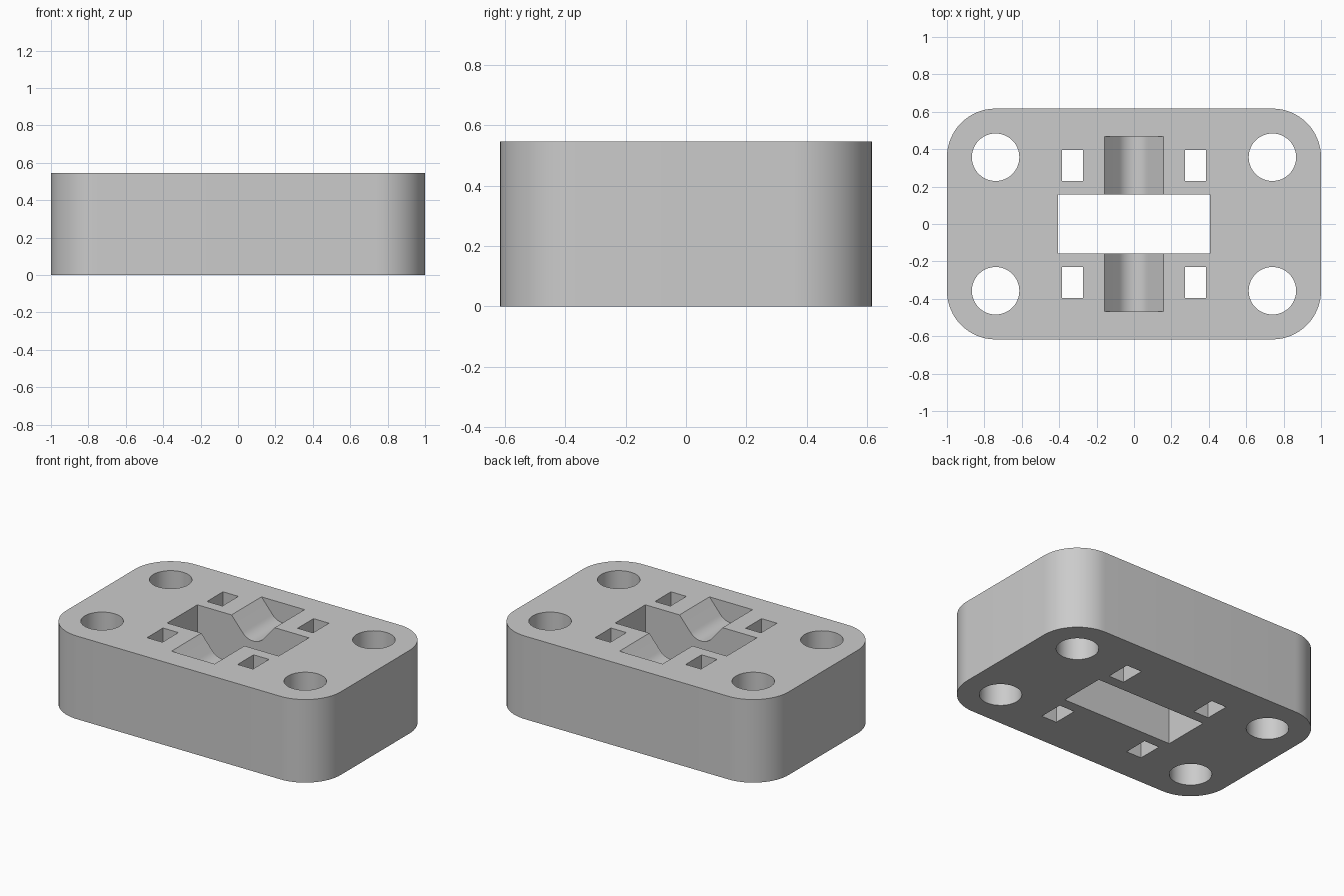
import bpy
import bmesh
from math import sin, cos, pi, radians
from mathutils import Vector

if "Cube" in bpy.data.objects:
    bpy.data.objects.remove(bpy.data.objects["Cube"], do_unlink=True)

HALF_X, HALF_Y, HEIGHT = 1.0, 0.617, 0.547
CORNER = 0.26
HOLE_X, HOLE_Y, HOLE_R = HALF_X - CORNER, HALF_Y - CORNER, 0.127

grey = bpy.data.materials.new("plain grey")
grey.use_nodes = True
grey.diffuse_color = (0.6, 0.6, 0.6, 1)
grey.node_tree.nodes["Principled BSDF"].inputs["Base Color"].default_value = (0.6, 0.6, 0.6, 1)


def arc(cx, cy, r, start, end, steps):
    """Points along a circular arc, angles in degrees."""
    angles = [radians(start + (end - start) * i / steps) for i in range(steps + 1)]
    return [(cx + r * cos(a), cy + r * sin(a)) for a in angles]


def rectangle(cx, cy, hx, hy):
    return [(cx - hx, cy - hy), (cx + hx, cy - hy), (cx + hx, cy + hy), (cx - hx, cy + hy)]


def prism(name, outline, low, high, along_y=False):
    """Extrude a closed outline along z, or along y for an x-z outline."""
    bm = bmesh.new()
    place = (lambda u, v: (u, low, v)) if along_y else (lambda u, v: (u, v, low))
    face = bm.faces.new([bm.verts.new(place(u, v)) for u, v in outline])
    grown = bmesh.ops.extrude_face_region(bm, geom=[face])
    shift = Vector((0, high - low, 0)) if along_y else Vector((0, 0, high - low))
    bmesh.ops.translate(bm, vec=shift,
                        verts=[g for g in grown["geom"] if isinstance(g, bmesh.types.BMVert)])
    bmesh.ops.recalc_face_normals(bm, faces=bm.faces)
    mesh = bpy.data.meshes.new(name)
    bm.to_mesh(mesh)
    bm.free()
    mesh.materials.append(grey)
    obj = bpy.data.objects.new(name, mesh)
    bpy.context.collection.objects.link(obj)
    return obj


# Rounded block
outline = []
for i, (sx, sy) in enumerate([(1, 1), (-1, 1), (-1, -1), (1, -1)]):
    outline += arc(sx * HOLE_X, sy * HOLE_Y, CORNER, 90 * i, 90 * i + 90, 16)
block = prism("block", outline, 0, HEIGHT)

# Cutters: corner bolt holes, small slots, large central slot
cutters = []
for sx in (-1, 1):
    for sy in (-1, 1):
        circle = arc(sx * HOLE_X, sy * HOLE_Y, HOLE_R, 0, 360, 48)[:-1]
        cutters.append(prism("bolt_hole_cutter", circle, -0.1, HEIGHT + 0.1))
        slot = rectangle(sx * 0.33, sy * 0.312, 0.056, 0.083)
        cutters.append(prism("small_slot_cutter", slot, -0.1, HEIGHT + 0.1))
cutters.append(prism("centre_slot_cutter", rectangle(0, 0, 0.406, 0.157), -0.1, HEIGHT + 0.1))

# Round-bottomed V groove, open at the top
depth, radius, edge = 0.13, 0.1, 0.157
groove = arc(0, HEIGHT - depth + radius, radius, 220, 320, 16)
groove = ([(-edge, HEIGHT + 0.1), (-edge, HEIGHT)] + groove
          + [(edge, HEIGHT), (edge, HEIGHT + 0.1)])
cutters.append(prism("groove_cutter", groove, -0.468, 0.468, along_y=True))

bpy.ops.object.select_all(action="DESELECT")
bpy.context.view_layer.objects.active = block
block.select_set(True)
for cutter in cutters:
    cut = block.modifiers.new("cut", "BOOLEAN")
    cut.operation = "DIFFERENCE"
    cut.solver = "EXACT"
    cut.object = cutter
    bpy.ops.object.modifier_apply(modifier=cut.name)
    bpy.data.objects.remove(cutter, do_unlink=True)

bpy.ops.object.shade_smooth_by_angle(angle=radians(25))
